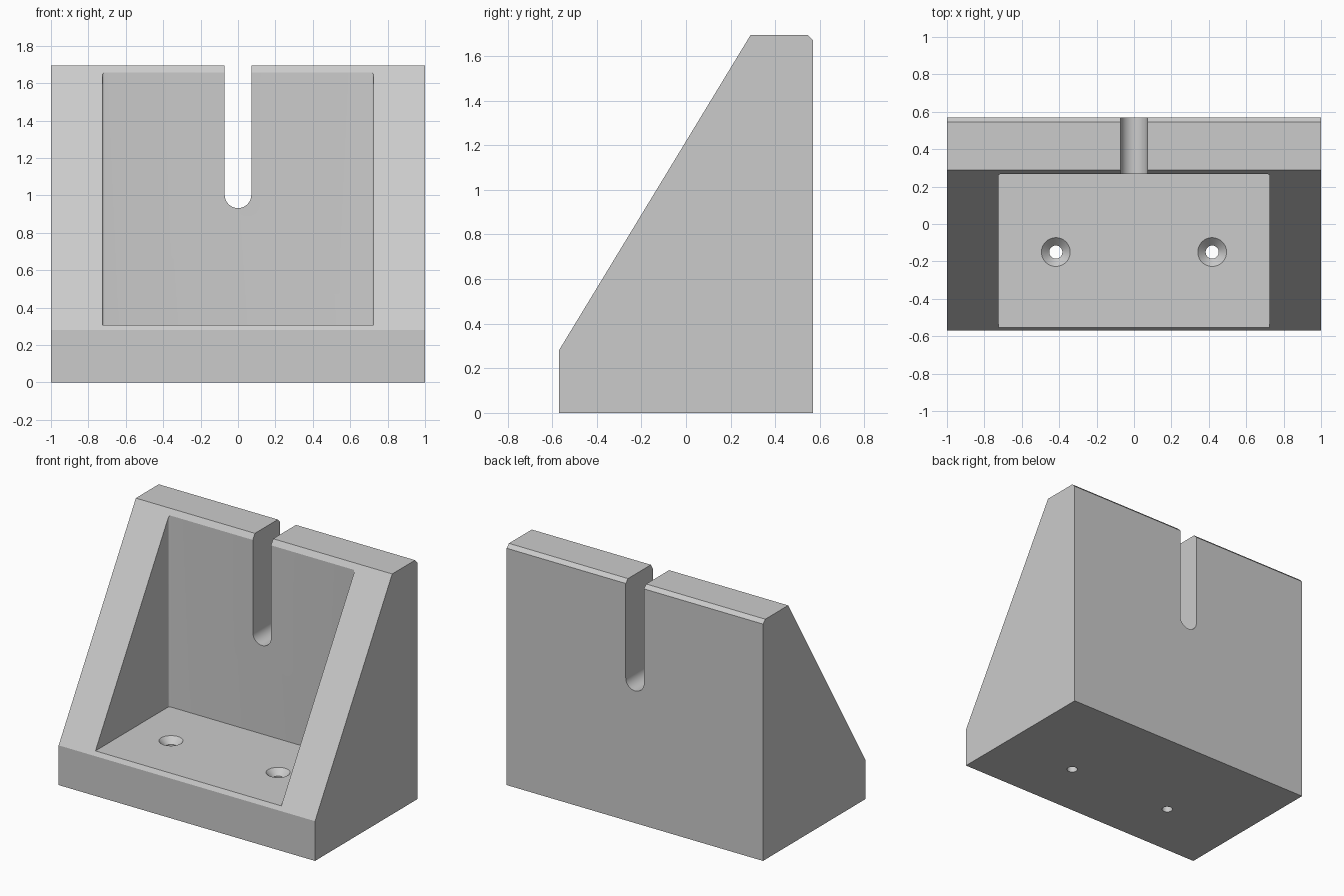
import bpy, bmesh
from math import sin, cos, pi

if "Cube" in bpy.data.objects:
    bpy.data.objects.remove(bpy.data.objects["Cube"])


def loft(name, rings):
    """Closed solid skinned through rings of equal point count."""
    bm = bmesh.new()
    loops = [[bm.verts.new(p) for p in ring] for ring in rings]
    n = len(loops[0])
    for a, b in zip(loops, loops[1:]):
        for i in range(n):
            j = (i + 1) % n
            bm.faces.new((a[i], a[j], b[j], b[i]))
    bm.faces.new(loops[0])
    bm.faces.new(loops[-1])
    bmesh.ops.recalc_face_normals(bm, faces=bm.faces)
    mesh = bpy.data.meshes.new(name)
    bm.to_mesh(mesh)
    bm.free()
    obj = bpy.data.objects.new(name, mesh)
    bpy.context.collection.objects.link(obj)
    return obj


def arc(cx, cy, r, start, end, steps):
    return [(cx + r * cos(start + (end - start) * i / steps),
             cy + r * sin(start + (end - start) * i / steps)) for i in range(steps + 1)]


def cut(target, cutter):
    bpy.context.view_layer.objects.active = target
    mod = target.modifiers.new("cut", 'BOOLEAN')
    mod.operation = 'DIFFERENCE'
    mod.solver = 'EXACT'
    mod.object = cutter
    bpy.ops.object.modifier_apply(modifier=mod.name)
    bpy.data.objects.remove(cutter)


# Wedge-shaped body from its side profile (y, z)
side = [(-0.57, 0), (0.57, 0), (0.57, 1.67), (0.545, 1.695), (0.29, 1.695), (-0.57, 0.28)]
bracket = loft("angle_bracket", [[(x, y, z) for y, z in side] for x in (-1, 1)])

# Pocket between the side walls, with slightly rounded rear corners
r, w, back, floor = 0.012, 0.725, 0.267, 0.308
plan = ([(-w, -1), (w, -1)] + arc(w - r, back - r, r, 0, pi / 2, 5)
        + arc(r - w, back - r, r, pi / 2, pi, 5))
cut(bracket, loft("pocket_cutter", [[(x, y, z) for x, y in plan] for z in (floor, 2)]))

# Round-bottomed slot through the back wall
slot = [(0.071, 2), (-0.071, 2)] + arc(0, 1.003, 0.071, pi, 2 * pi, 24)
cut(bracket, loft("slot_cutter", [[(x, y, z) for x, z in slot] for y in (0, 1)]))

# Two countersunk screw holes in the floor
hole = [(0.035, -0.1), (0.035, floor - 0.042), (0.077, floor), (0.077, 0.4)]
for x in (-0.418, 0.418):
    cut(bracket, loft("screw_hole_cutter",
                      [[(px, py, z) for px, py in arc(x, -0.15, rad, 0, 2 * pi, 48)[:-1]]
                       for rad, z in hole]))

bracket.select_set(True)
bpy.context.view_layer.objects.active = bracket
bpy.ops.object.shade_smooth_by_angle(angle=pi / 6)
